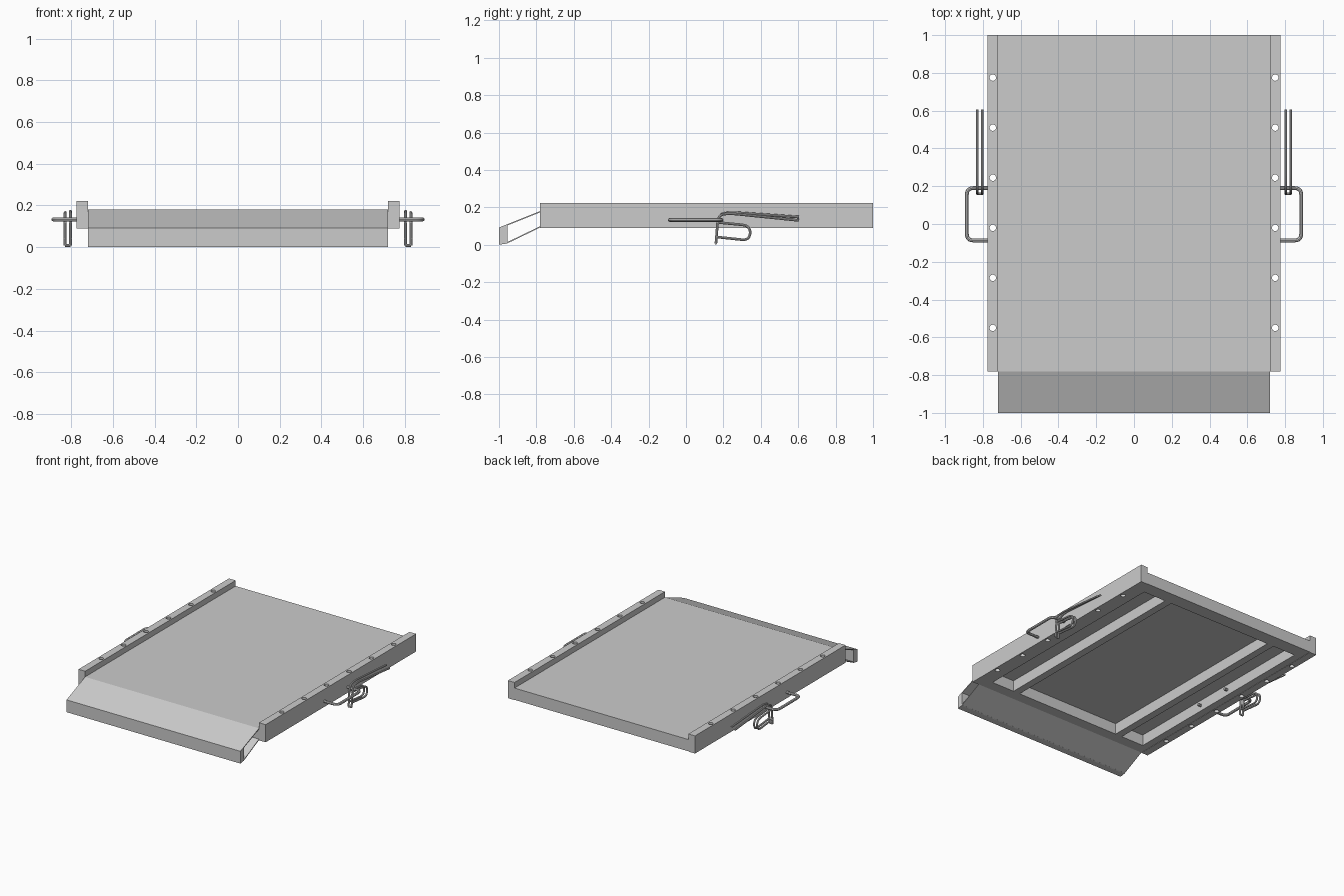
import bpy, bmesh, math
from mathutils import Vector, Matrix

if "Cube" in bpy.data.objects:
    bpy.data.objects.remove(bpy.data.objects["Cube"])


def finish(name, bm):
    bmesh.ops.recalc_face_normals(bm, faces=bm.faces)
    me = bpy.data.meshes.new(name)
    bm.to_mesh(me)
    bm.free()
    ob = bpy.data.objects.new(name, me)
    bpy.context.collection.objects.link(ob)
    return ob


def box(name, x, y, z):
    bm = bmesh.new()
    size = (x[1] - x[0], y[1] - y[0], z[1] - z[0])
    mid = (sum(x) / 2, sum(y) / 2, sum(z) / 2)
    bmesh.ops.create_cube(bm, size=1, matrix=Matrix.Translation(mid) @ Matrix.Diagonal((*size, 1)))
    return finish(name, bm)


def extrude_x(name, profile, half):
    """Closed (y, z) profile swept across the width."""
    bm = bmesh.new()
    f = bm.faces.new([bm.verts.new((-half, y, z)) for y, z in profile])
    new = bmesh.ops.extrude_face_region(bm, geom=[f])["geom"]
    bmesh.ops.translate(bm, vec=(2 * half, 0, 0), verts=[v for v in new if isinstance(v, bmesh.types.BMVert)])
    return finish(name, bm)


def rounded(pts, r, steps=6):
    """Replace inner corners of a path by smooth bends."""
    pts = [Vector(p) for p in pts]
    out = [pts[0]]
    for a, b, c in zip(pts, pts[1:], pts[2:]):
        p = b + (a - b).normalized() * min(r, (a - b).length * .49)
        q = b + (c - b).normalized() * min(r, (c - b).length * .49)
        for i in range(steps + 1):
            t = i / steps
            out.append(p * (1 - t) ** 2 + b * 2 * t * (1 - t) + q * t * t)
    return out + [pts[-1]]


def rod(name, pts, radius, bend):
    cu = bpy.data.curves.new(name, 'CURVE')
    cu.dimensions = '3D'
    cu.bevel_depth = radius
    cu.bevel_resolution = 2
    cu.use_fill_caps = True
    path = rounded(pts, bend)
    sp = cu.splines.new('POLY')
    sp.points.add(len(path) - 1)
    for p, co in zip(sp.points, path):
        p.co = (*co, 1)
    ob = bpy.data.objects.new(name, cu)
    bpy.context.collection.objects.link(ob)
    bpy.ops.object.select_all(action='DESELECT')
    ob.select_set(True)
    bpy.context.view_layer.objects.active = ob
    bpy.ops.object.convert(target='MESH')
    bpy.ops.object.shade_smooth_by_angle(angle=math.radians(40))
    return bpy.context.object


def mirror(ob):
    """Mirror across the centre plane x = 0."""
    ob.modifiers.new("mirror", 'MIRROR').use_mirror_merge = False


W = 0.72      # half width of the deck
LOW = 0.092   # underside of frame and rails

# Deck sheet folded down into the sloping ramp
T = 0.007
extrude_x("deck_and_ramp_sheet", [(1, .18), (-.78, .18), (-1, .092), (-1, .092 - T),
                                  (-.78, .18 - T), (1, .18 - T)], W)
# Ramp underside sheet and front lip
extrude_x("ramp_underside", [(-.78, LOW + T), (-.78, LOW), (-.96, .005), (-.96, .005 + T)], W)
extrude_x("ramp_front_lip", [(-1, .09), (-1, 0), (-.955, .007), (-.955, .108)], W)

# Frame and stiffening beams below the deck
TOP = .18 - T
box("frame_rear", (-W, W), (.9, 1), (LOW, TOP))
box("frame_front", (-W, W), (-.78, -.7), (LOW, TOP))
mirror(box("frame_side", (.665, W), (-.7, .9), (LOW, TOP)))
mirror(box("stiffening_beam", (.425, .48), (-.7, .9), (LOW, TOP)))

# Side rails with a row of drilled holes
rail = box("side_rail", (W, .775), (-.78, 1), (.09, .222))
bm = bmesh.new()
for i in range(6):
    bmesh.ops.create_cone(bm, cap_ends=True, segments=24, radius1=.017, radius2=.017, depth=.4,
                          matrix=Matrix.Translation((.7475, .775 - i * .265, .15)))
cutter = finish("rail_hole_cutter", bm)
cutter.hide_render = True
cutter.hide_set(True)
cut = rail.modifiers.new("holes", 'BOOLEAN')
cut.operation = 'DIFFERENCE'
cut.solver = 'EXACT'
cut.object = cutter
bpy.context.view_layer.objects.active = rail
bpy.ops.object.modifier_apply(modifier="holes")
bpy.data.objects.remove(cutter)
mirror(rail)

# Carrying handles running through the rails
mirror(rod("carry_handle", [(.64, -.087, .133), (.885, -.087, .133), (.885, .19, .133), (.64, .19, .133)],
           .01, .035))

# Spring clips: a pair of bent wires hooked on each handle
for n, x in enumerate((.804, .829)):
    drop = .018 * n
    mirror(rod(f"clip_arm_{n + 1}", [(x, .605, .148 - drop), (x, .23, .174 - drop / 3), (x, .172, .158),
                                     (x, .16, .008)], .007, .04))
    mirror(rod(f"clip_loop_{n + 1}", [(x, .163, .12), (x, .33, .104), (x, .347, .066), (x, .33, .024),
                                      (x, .16, .042)], .007, .035))
# Cross wire joining each clip pair at the bottom
mirror(rod("clip_cross_wire", [(.804, .16, .008), (.829, .16, .008)], .007, .01))
